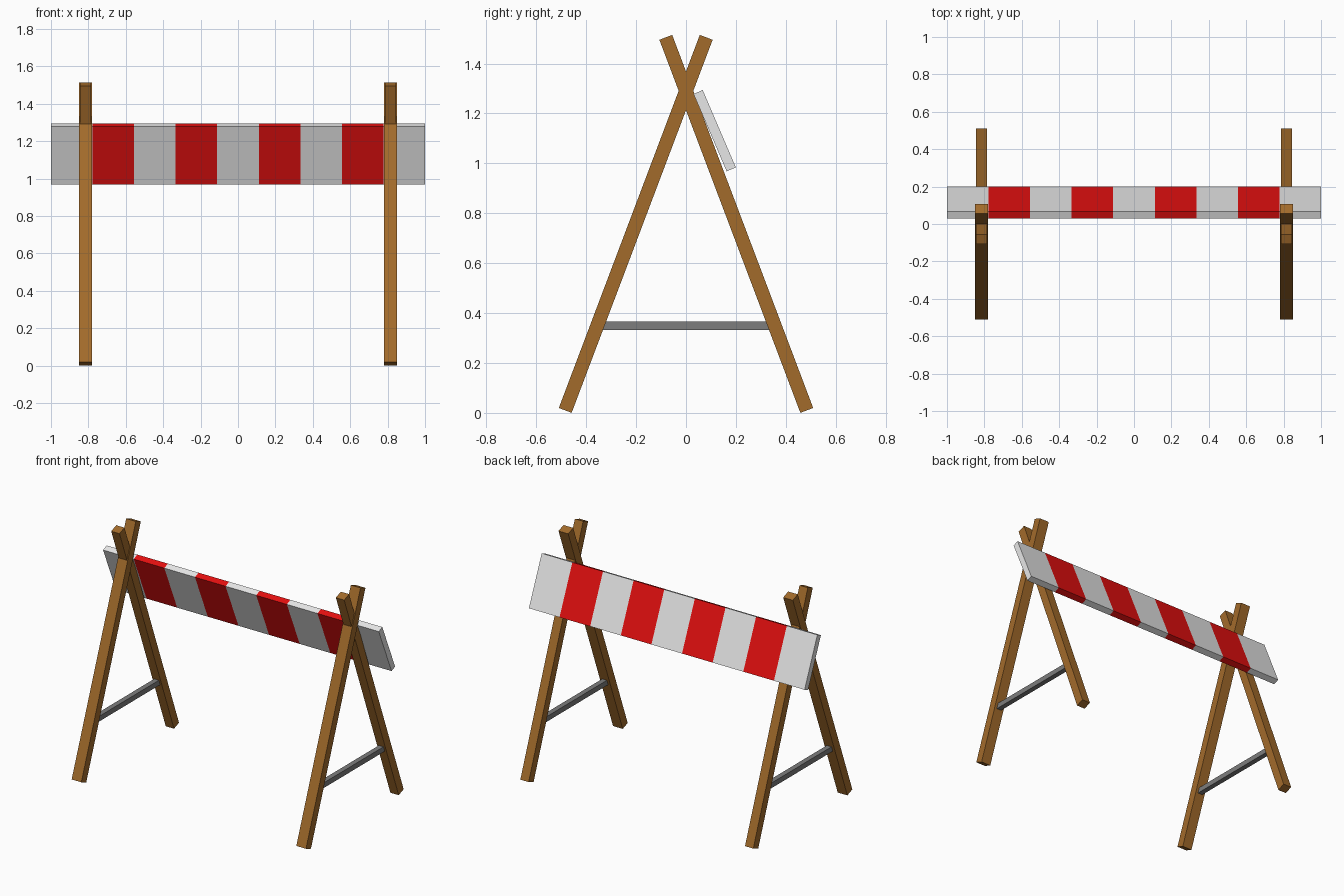
import bpy, bmesh, math
from mathutils import Matrix, Vector

if "Cube" in bpy.data.objects:
    bpy.data.objects.remove(bpy.data.objects["Cube"])


def material(name, rgb):
    m = bpy.data.materials.new(name)
    m.diffuse_color = (*rgb, 1.0)
    m.use_nodes = True
    m.node_tree.nodes["Principled BSDF"].inputs["Base Color"].default_value = m.diffuse_color
    return m


WOOD = material("brown wood", (0.365, 0.147, 0.024))
WHITE = material("white paint", (0.8, 0.8, 0.8))
RED = material("red paint", (0.78, 0.005, 0.005))
STEEL = material("grey metal", (0.207, 0.207, 0.207))


def box(name, size, centre, tilt, mats, cuts=()):
    """Box tilted about x, optionally sliced at the given x positions."""
    bm = bmesh.new()
    bmesh.ops.create_cube(bm, size=1.0)
    bmesh.ops.scale(bm, vec=size, verts=bm.verts)
    for x in cuts:
        bmesh.ops.bisect_plane(bm, geom=bm.verts[:] + bm.edges[:] + bm.faces[:],
                               plane_co=(x, 0, 0), plane_no=(1, 0, 0))
    mesh = bpy.data.meshes.new(name)
    bm.to_mesh(mesh)
    bm.free()
    for m in mats:
        mesh.materials.append(m)
    ob = bpy.data.objects.new(name, mesh)
    ob.matrix_world = Matrix.Translation(centre) @ Matrix.Rotation(tilt, 4, 'X')
    bpy.context.collection.objects.link(ob)
    return ob


# Two crossed-leg trestles, each with a low spreader bar
LEG_X = 0.815
for side, sx in (("left", -1), ("right", 1)):
    for part, sy, width in (("front_leg", 1, 0.07), ("back_leg", -1, 0.06)):
        bottom = Vector((sx * LEG_X, -0.484 * sy, 0.010))
        top = Vector((sx * LEG_X, 0.081 * sy, 1.505))
        d = top - bottom
        box(f"{side}_{part}", (width, 0.055, d.length), (top + bottom) / 2,
            -math.atan2(d.y, d.z), [WOOD])
    box(f"{side}_spreader_bar", (0.034, 0.70, 0.034),
        (sx * LEG_X, 0, 0.35), 0, [STEEL])

# Striped board leaning on the back legs
STRIPES = 9
pitch = 2.0 / STRIPES
board = box("striped_board", (2.0, 0.04, 0.337), (0, 0.115, 1.131),
            math.radians(23.2), [WHITE, RED],
            [-1 + pitch * i for i in range(1, STRIPES)])
for f in board.data.polygons:
    f.material_index = min(STRIPES - 1, int((f.center.x + 1) / pitch)) % 2
